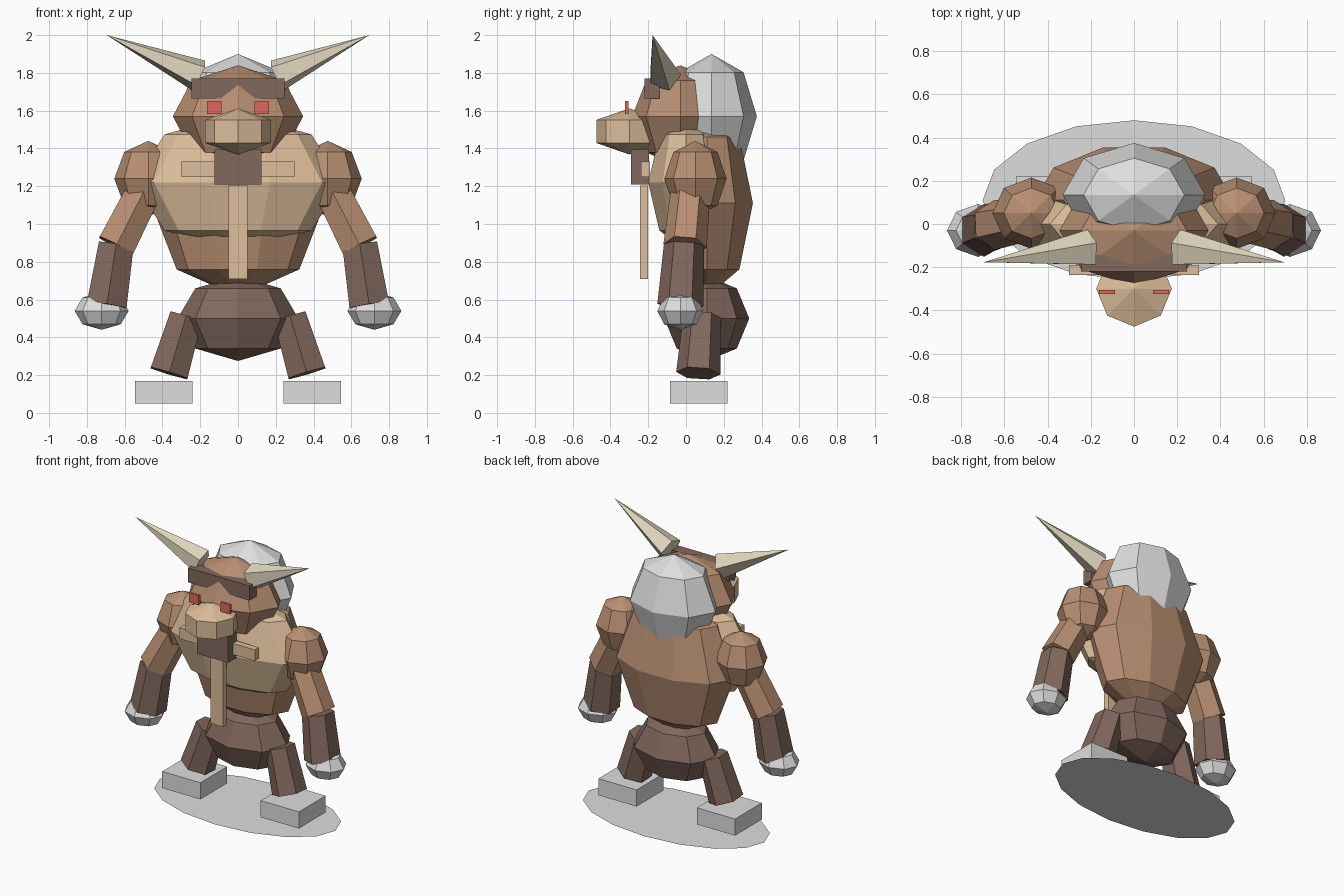
import bpy, bmesh, math
from mathutils import Vector

if "Cube" in bpy.data.objects:
    bpy.data.objects.remove(bpy.data.objects["Cube"])


def material(name, rgb):
    def lin(c):
        c /= 255
        return ((c + 0.055) / 1.055) ** 2.4
    m = bpy.data.materials.new(name)
    m.diffuse_color = (*[lin(c) for c in rgb], 1)
    m.use_nodes = True
    m.node_tree.nodes["Principled BSDF"].inputs["Base Color"].default_value = m.diffuse_color
    return m


FUR = material("brown fur", (184, 143, 114))
DARK = material("dark brown", (130, 104, 93))
TAN = material("tan", (222, 190, 155))
HORN = material("cream horn", (226, 217, 192))
GREY = material("light grey", (222, 222, 222))
RED = material("red", (222, 104, 94))


def finish(name, bm, mat):
    bmesh.ops.recalc_face_normals(bm, faces=bm.faces)
    me = bpy.data.meshes.new(name)
    bm.to_mesh(me)
    bm.free()
    me.materials.append(mat)
    ob = bpy.data.objects.new(name, me)
    bpy.context.collection.objects.link(ob)
    return ob


def ball(name, mat, centre, radii, segs=8, rings=4):
    """Faceted ellipsoid with a vertex on the +x axis."""
    bm = bmesh.new()
    c = Vector(centre)

    def vert(polar, turn):
        s = math.sin(polar)
        return bm.verts.new(c + Vector((radii[0] * s * math.cos(turn),
                                        radii[1] * s * math.sin(turn),
                                        radii[2] * math.cos(polar))))
    top, bottom = vert(0, 0), vert(math.pi, 0)
    rows = [[vert(math.pi * j / rings, math.tau * i / segs) for i in range(segs)]
            for j in range(1, rings)]
    for i in range(segs):
        k = (i + 1) % segs
        bm.faces.new((top, rows[0][i], rows[0][k]))
        bm.faces.new((bottom, rows[-1][k], rows[-1][i]))
        for a, b in zip(rows, rows[1:]):
            bm.faces.new((a[i], b[i], b[k], a[k]))
    return finish(name, bm, mat)


def limb(name, mat, start, end, r1, r2, segs=6):
    """Prism between two points, or a spike when r2 is zero."""
    bm = bmesh.new()
    p, q = Vector(start), Vector(end)
    axis = (q - p).normalized()
    u = Vector((0, 1, 0))
    u = (u - axis * u.dot(axis)).normalized()
    w = axis.cross(u)

    def ring(c, r):
        return [bm.verts.new(c + r * (u * math.cos(math.tau * i / segs)
                                      + w * math.sin(math.tau * i / segs)))
                for i in range(segs)]
    a = ring(p, r1)
    bm.faces.new(a)
    if r2:
        b = ring(q, r2)
        bm.faces.new(b)
    else:
        tip = bm.verts.new(q)
    for i in range(segs):
        k = (i + 1) % segs
        bm.faces.new((a[i], a[k], b[k], b[i]) if r2 else (a[i], a[k], tip))
    return finish(name, bm, mat)


def box(name, mat, x, y, z):
    bm = bmesh.new()
    bmesh.ops.create_cube(bm, size=1)
    for v in bm.verts:
        v.co = [(lo + hi) / 2 + t * (hi - lo) for t, (lo, hi) in zip(v.co, (x, y, z))]
    return finish(name, bm, mat)


# Body masses
ball("hips", DARK, (0, 0.11, 0.50), (0.32, 0.225, 0.225))
ball("torso", FUR, (0, 0.11, 1.11), (0.46, 0.257, 0.495), segs=10)
ball("chest", TAN, (0, 0, 1.22), (0.55, 0.21, 0.36), segs=10)

# Head, mane and face
ball("head", FUR, (0, -0.03, 1.57), (0.345, 0.255, 0.27))
ball("mane", GREY, (0, 0.135, 1.57), (0.33, 0.24, 0.33))
ball("muzzle", TAN, (0, -0.30, 1.49), (0.202, 0.202, 0.122), rings=3)
box("brow", DARK, (-0.245, 0.245), (-0.22, -0.14), (1.665, 1.77))
box("beard", DARK, (-0.125, 0.125), (-0.29, -0.195), (1.21, 1.395))

# Chest straps
box("chest_band", TAN, (-0.30, 0.30), (-0.237, -0.19), (1.25, 1.33))
box("front_strap", TAN, (-0.05, 0.05), (-0.243, -0.20), (0.71, 1.205))

# Paired parts
for side, s in (("right", 1), ("left", -1)):
    box("eye_" + side, RED, sorted((s * 0.087, s * 0.163)), (-0.323, -0.305), (1.583, 1.65))
    limb("horn_" + side, HORN, (s * 0.205, -0.115, 1.785), (s * 0.695, -0.177, 2.0),
         0.09, 0, segs=5)
    ball("shoulder_" + side, FUR, (s * 0.475, 0.05, 1.24), (0.18, 0.165, 0.20))
    limb("upper_arm_" + side, FUR, (s * 0.495, 0.025, 1.18), (s * 0.645, -0.005, 0.885),
         0.105, 0.115)
    limb("forearm_" + side, DARK, (s * 0.645, -0.01, 0.89), (s * 0.695, -0.03, 0.57),
         0.107, 0.122)
    ball("fist_" + side, GREY, (s * 0.722, -0.03, 0.54), (0.143, 0.122, 0.10))
    limb("leg_" + side, DARK, (s * 0.275, 0.085, 0.51), (s * 0.365, 0.065, 0.21),
         0.10, 0.117)
    box("foot_" + side, GREY, sorted((s * 0.24, s * 0.545)), (-0.085, 0.22), (0.05, 0.17))

# Flat oval base
bm = bmesh.new()
bm.faces.new([bm.verts.new((0.70 * math.cos(math.tau * i / 16),
                            0.11 + 0.37 * math.sin(math.tau * i / 16), 0))
              for i in range(16)])
base = finish("base_disc", bm, GREY)
if base.data.polygons[0].normal.z < 0:
    base.data.flip_normals()
